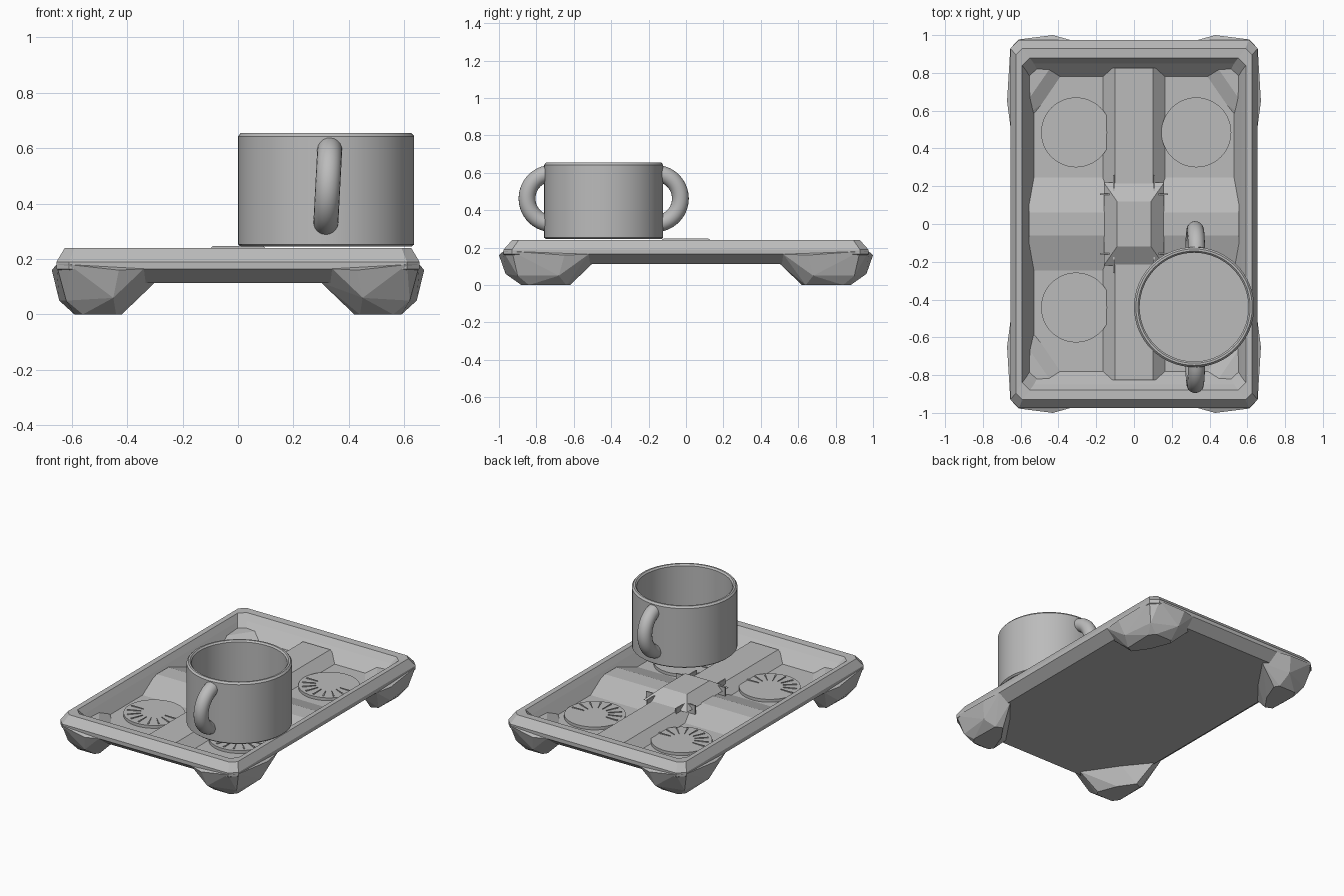
import bpy, bmesh, math
from mathutils import Matrix, Vector

if "Cube" in bpy.data.objects:
    bpy.data.objects.remove(bpy.data.objects["Cube"])

grey = bpy.data.materials.new("plain grey")
grey.diffuse_color = (0.5, 0.5, 0.5, 1)
grey.use_nodes = True
grey.node_tree.nodes["Principled BSDF"].inputs["Base Color"].default_value = grey.diffuse_color


def finish(bm, name, smooth=False):
    bmesh.ops.recalc_face_normals(bm, faces=bm.faces)
    me = bpy.data.meshes.new(name)
    bm.to_mesh(me)
    bm.free()
    ob = bpy.data.objects.new(name, me)
    bpy.context.collection.objects.link(ob)
    me.materials.append(grey)
    if smooth:
        bpy.ops.object.select_all(action='DESELECT')
        ob.select_set(True)
        bpy.context.view_layer.objects.active = ob
        bpy.ops.object.shade_smooth_by_angle(angle=math.radians(35))
    return ob


def loft(bm, rings, close=False, caps=True):
    vs = [[bm.verts.new(p) for p in r] for r in rings]
    n = len(vs[0])
    for a, b in zip(vs, vs[1:]):
        for i in range(n):
            bm.faces.new((a[i], a[(i + 1) % n], b[(i + 1) % n], b[i]))
    if caps:
        bm.faces.new(vs[0])
        bm.faces.new(vs[-1])


def hull(name, pts):
    bm = bmesh.new()
    for p in pts:
        bm.verts.new(p)
    r = bmesh.ops.convex_hull(bm, input=bm.verts)
    junk = [g for g in r["geom_interior"] if isinstance(g, bmesh.types.BMVert)]
    if junk:
        bmesh.ops.delete(bm, geom=junk, context='VERTS')
    bmesh.ops.dissolve_limit(bm, angle_limit=0.02, verts=bm.verts, edges=bm.edges)
    return finish(bm, name)


def chamfer_rect(hx, hy, z, c):
    return [(hx, -hy + c, z), (hx, hy - c, z), (hx - c, hy, z), (-hx + c, hy, z),
            (-hx, hy - c, z), (-hx, -hy + c, z), (-hx + c, -hy, z), (hx - c, -hy, z)]


def circle(cx, cy, r, z, n):
    return [(cx + r * math.cos(2 * math.pi * i / n),
             cy + r * math.sin(2 * math.pi * i / n), z) for i in range(n)]


# tray: stacked chamfered rectangles, outside then inside
bm = bmesh.new()
loft(bm, [chamfer_rect(*p) for p in (
    (0.59, 0.91, 0.113, 0.04), (0.655, 0.975, 0.165, 0.045), (0.655, 0.975, 0.19, 0.045),
    (0.625, 0.93, 0.24, 0.035), (0.592, 0.88, 0.238, 0.04),
    (0.57, 0.85, 0.20, 0.04), (0.53, 0.78, 0.125, 0.035))])
finish(bm, "tray")

# four faceted feet, mirrored
FOOT = [(.672, .65, .16), (.655, .93, .18), (.61, .977, .18), (.43, 1.0, .16),
        (.655, .52, .165), (.34, .975, .165), (.30, .88, .115), (.58, .5, .115),
        (.645, .68, .05), (.62, .9, .05), (.45, .965, .06), (.42, .85, 0),
        (.44, .88, 0), (.56, .88, 0), (.59, .84, 0), (.585, .64, 0),
        (.54, .62, 0), (.47, .72, 0), (.45, .66, .115)]
for sx in (-1, 1):
    for sy in (-1, 1):
        hull("foot", [(x * sx, y * sy, z) for x, y, z in FOOT])


# raised dividing ridges and centre block
def block(name, bx, by, z0, tx, ty, z1):
    hull(name, [(sx * x, sy * y, z) for x, y, z in ((bx, by, z0), (tx, ty, z1))
                for sx in (-1, 1) for sy in (-1, 1)])


block("long_ridge", .17, .83, .12, .10, .825, .187)
block("cross_ridge", .56, .26, .12, .555, .06, .187)
block("centre_block", .16, .22, .183, .09, .12, .248)

# small crossed fins at the inner corners
for sx in (-1, 1):
    for sy in (-1, 1):
        for w, h, ox, oy in ((.04, .004, .14, .157), (.004, .055, .106, .205)):
            hull("corner_fin", [(sx * ox + a * w, sy * oy + b * h, z)
                                for a in (-1, 1) for b in (-1, 1) for z in (.12, .212)])

# coasters with thin radial ribs
for cx, cy in ((-.307, .485), (.33, .485), (-.307, -.442), (.32, -.44)):
    bm = bmesh.new()
    loft(bm, [circle(cx, cy, .185, .12, 48), circle(cx, cy, .185, .144, 48)])
    finish(bm, "coaster")
    for k in range(9):
        a = math.radians(180 + 22.5 * k)
        d, s = Vector((math.cos(a), math.sin(a), 0)), Vector((-math.sin(a), math.cos(a), 0))
        c = Vector((cx, cy, 0))
        hull("coaster_rib", [c + d * r + s * w + Vector((0, 0, z))
                             for r, w in ((.08, 0), (.165, -.005), (.165, .005))
                             for z in (.142, .149)])

# cup
CX, CY = .318, -.44
bm = bmesh.new()
loft(bm, [circle(CX, CY, r, z, 64) for r, z in (
    (.308, .245), (.318, .253), (.318, .643), (.308, .655), (.297, .655),
    (.288, .645), (.288, .285))])
finish(bm, "cup", True)

# two cup handles: arcs of a thick ring
for side in (-1, 1):
    rings = []
    for i in range(25):
        a = math.radians(-76 + 152 * i / 24)
        ring = []
        for j in range(20):
            b = 2 * math.pi * j / 20
            r = .135 + .045 * math.cos(b)
            ring.append((.045 * math.sin(b), side * (.275 + r * math.cos(a)), r * math.sin(a)))
        rings.append(ring)
    bm = bmesh.new()
    loft(bm, rings)
    bm.transform(Matrix.Translation((CX + .006, CY, .463)) @ Matrix.Rotation(math.radians(3), 4, 'Y'))
    finish(bm, "cup_handle", True)
